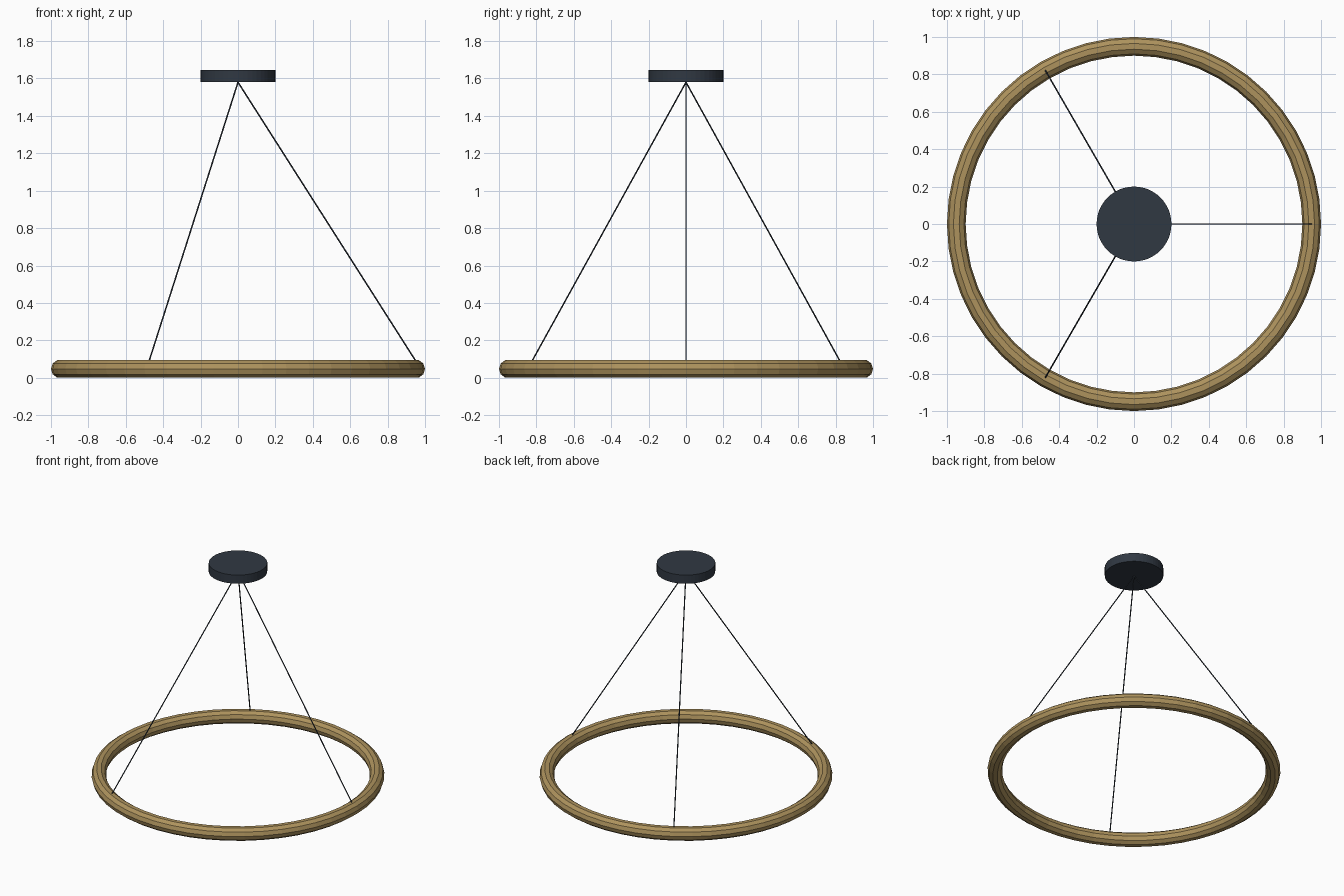
import bpy
from math import cos, sin, pi
from mathutils import Vector

if "Cube" in bpy.data.objects:
    bpy.data.objects.remove(bpy.data.objects["Cube"])

RING_R, TUBE_R = 0.95, 0.05
RING_Z = TUBE_R * sin(2 * pi / 5)      # ten-sided tube resting on z = 0
CANOPY_BOTTOM, CANOPY_H = 1.58, 0.065


def material(name, color):
    m = bpy.data.materials.new(name)
    m.diffuse_color = (*color, 1)
    m.use_nodes = True
    m.node_tree.nodes["Principled BSDF"].inputs["Base Color"].default_value = m.diffuse_color
    return m


brass = material("brass", (0.42, 0.29, 0.11))
dark = material("dark_metal", (0.03, 0.04, 0.055))


def finish(name, mat):
    ob = bpy.context.object
    ob.name = name
    ob.data.materials.append(mat)
    return ob


def rod(name, a, b, radius, sides, mat):
    a, b = Vector(a), Vector(b)
    d = b - a
    bpy.ops.mesh.primitive_cylinder_add(
        vertices=sides, radius=radius, depth=d.length, location=(a + b) / 2,
        rotation=d.to_track_quat('Z', 'Y').to_euler())
    return finish(name, mat)


# Light ring
bpy.ops.mesh.primitive_torus_add(
    major_radius=RING_R, minor_radius=TUBE_R, major_segments=48,
    minor_segments=10, location=(0, 0, RING_Z))
finish("light_ring", brass)

# Ceiling canopy
bpy.ops.mesh.primitive_cylinder_add(
    vertices=48, radius=0.2, depth=CANOPY_H,
    location=(0, 0, CANOPY_BOTTOM + CANOPY_H / 2))
finish("ceiling_canopy", dark)

# Three suspension cables from the canopy centre to the ring
for i in range(3):
    t = 2 * pi * i / 3
    rod(f"suspension_cable_{i + 1}",
        (RING_R * cos(t), RING_R * sin(t), 2 * RING_Z - 0.005),
        (0, 0, CANOPY_BOTTOM), 0.004, 8, dark)
